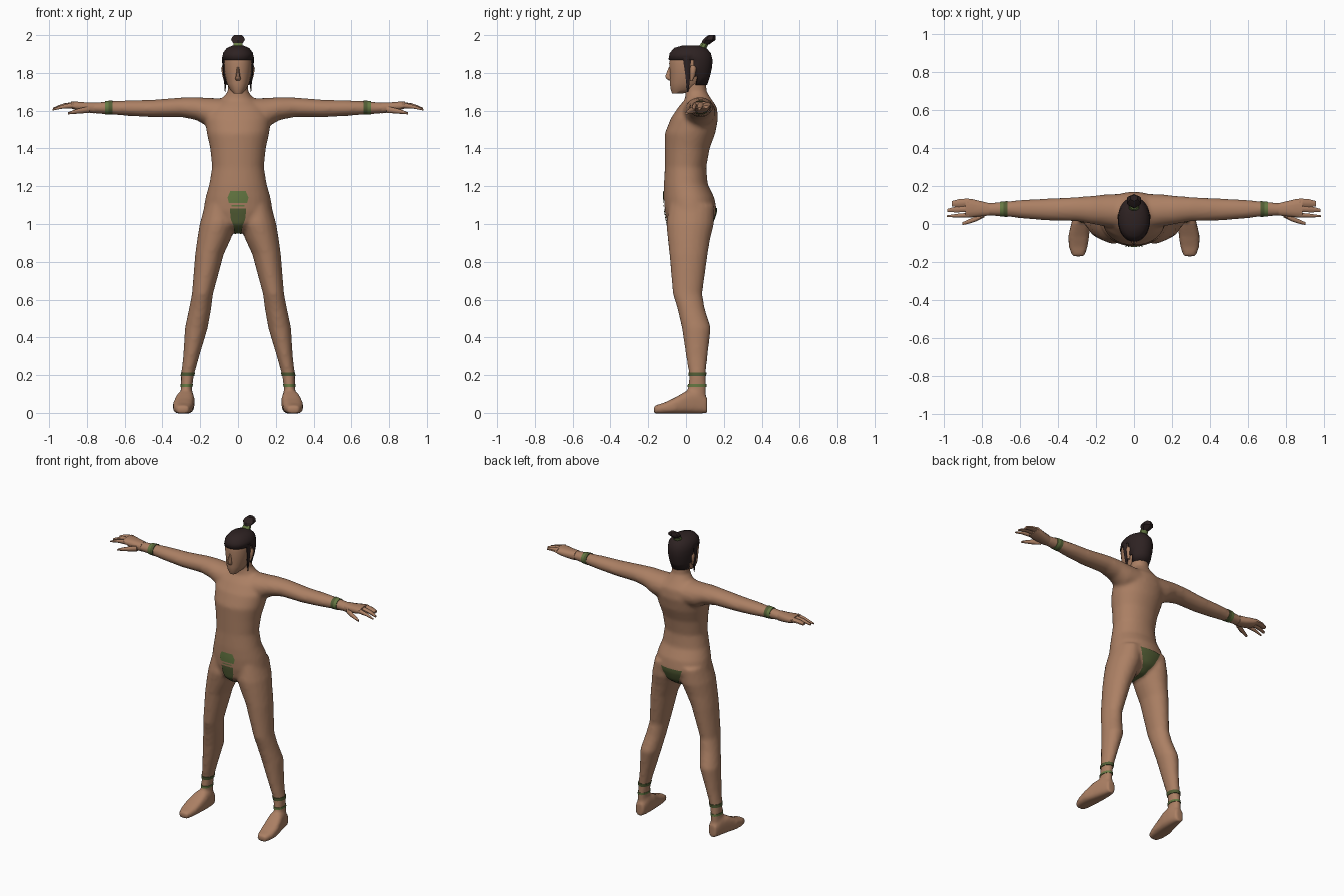
import bpy, bmesh, math
from mathutils import Vector


def material(name, r, g, b):
    m = bpy.data.materials.new(name)
    m.diffuse_color = (r, g, b, 1)
    return m


SKIN = material("skin", 0.41, 0.215, 0.127)
HAIR = material("hair_dark", 0.027, 0.016, 0.016)
GREEN = material("leaf_green", 0.13, 0.19, 0.055)
DARK_GREEN = material("dark_green", 0.085, 0.11, 0.035)


def loft(bm, axis, rings, side=1, n=20, power=2.0):
    """Closed tube; ring = (position, a_min, a_max, b_min, b_max) across the axis."""
    loops = []
    for t, a0, a1, b0, b1 in rings:
        loop = []
        for i in range(n):
            ang = 2 * math.pi * (i + 0.5) / n
            c, s = math.cos(ang), math.sin(ang)
            a = (a0 + a1) / 2 + (a1 - a0) / 2 * math.copysign(abs(c) ** (2 / power), c)
            b = (b0 + b1) / 2 + (b1 - b0) / 2 * math.copysign(abs(s) ** (2 / power), s)
            co = {"x": (t, a, b), "y": (a, t, b), "z": (a, b, t)}[axis]
            loop.append(bm.verts.new((co[0] * side, co[1], co[2])))
        loops.append(loop)
    faces = [bm.faces.new(loops[0]), bm.faces.new(loops[-1])]
    for p, q in zip(loops, loops[1:]):
        for i in range(n):
            j = (i + 1) % n
            faces.append(bm.faces.new((p[i], p[j], q[j], q[i])))
    bmesh.ops.recalc_face_normals(bm, faces=faces)


def finish(name, bm, mat, angle=50):
    me = bpy.data.meshes.new(name)
    bm.to_mesh(me)
    bm.free()
    me.materials.append(mat)
    ob = bpy.data.objects.new(name, me)
    bpy.context.collection.objects.link(ob)
    bpy.ops.object.select_all(action="DESELECT")
    ob.select_set(True)
    bpy.context.view_layer.objects.active = ob
    bpy.ops.object.shade_smooth_by_angle(angle=math.radians(angle))
    return ob


def part(name, mat, axis, rings, side=1, n=20, power=2.0, angle=50):
    bm = bmesh.new()
    loft(bm, axis, rings, side, n, power)
    return finish(name, bm, mat, angle)


# Body: torso, arms, legs and feet blended into one skin
TORSO = [(0.955, -0.03, 0.03, -0.05, 0.08), (1.0, -0.12, 0.12, -0.10, 0.138),
         (1.07, -0.184, 0.184, -0.112, 0.163), (1.14, -0.172, 0.172, -0.117, 0.15),
         (1.21, -0.152, 0.152, -0.117, 0.115), (1.30, -0.137, 0.137, -0.112, 0.107),
         (1.40, -0.147, 0.147, -0.112, 0.125), (1.48, -0.165, 0.165, -0.112, 0.155),
         (1.56, -0.175, 0.175, -0.08, 0.17), (1.62, -0.15, 0.15, -0.04, 0.163),
         (1.66, -0.085, 0.085, -0.005, 0.135), (1.70, -0.055, 0.055, -0.003, 0.11),
         (1.78, -0.052, 0.052, 0.0, 0.105)]
ARM = [(0.06, -0.03, 0.16, 1.50, 1.665), (0.16, -0.012, 0.155, 1.515, 1.668),
       (0.22, 0.0, 0.148, 1.55, 1.672), (0.30, 0.014, 0.142, 1.566, 1.67),
       (0.45, 0.018, 0.134, 1.565, 1.658), (0.58, 0.028, 0.128, 1.572, 1.655),
       (0.68, 0.04, 0.118, 1.58, 1.65), (0.79, 0.044, 0.108, 1.586, 1.642)]
LEG = [(1.10, 0.02, 0.175, -0.09, 0.15), (1.0, 0.008, 0.203, -0.105, 0.148),
       (0.92, 0.038, 0.216, -0.097, 0.128), (0.84, 0.075, 0.227, -0.088, 0.115),
       (0.63, 0.132, 0.244, -0.07, 0.086), (0.55, 0.142, 0.26, -0.045, 0.10),
       (0.45, 0.16, 0.281, -0.022, 0.132), (0.30, 0.205, 0.29, 0.0, 0.114),
       (0.20, 0.233, 0.302, 0.017, 0.104), (0.13, 0.243, 0.302, 0.01, 0.108),
       (0.05, 0.24, 0.31, 0.0, 0.105)]
FOOT = [(0.112, 0.243, 0.30, -0.002, 0.08), (0.06, 0.232, 0.315, -0.004, 0.12),
        (0.0, 0.23, 0.33, -0.004, 0.115), (-0.06, 0.235, 0.345, -0.004, 0.08),
        (-0.12, 0.243, 0.343, -0.004, 0.052), (-0.17, 0.26, 0.325, -0.004, 0.038)]
bm = bmesh.new()
loft(bm, "z", TORSO, n=32, power=2.1)
for s in (1, -1):
    loft(bm, "x", ARM, s)
    loft(bm, "z", LEG, s)
    loft(bm, "y", FOOT, s, power=3.2)
body = finish("body", bm, SKIN)
blend = body.modifiers.new("blend", "REMESH")
blend.mode = "VOXEL"
blend.voxel_size = 0.011
blend.use_smooth_shade = True
soften = body.modifiers.new("soften", "SMOOTH")
soften.factor = 0.5
soften.iterations = 6

# Hands with fingers and thumb, wrist wraps and ankle ties
PALM = [(0.76, 0.044, 0.110, 1.585, 1.644), (0.80, 0.04, 0.12, 1.59, 1.644),
        (0.85, 0.034, 0.132, 1.60, 1.648), (0.885, 0.034, 0.136, 1.612, 1.648)]
FINGERS = {
    "outer_fingers": [(0.87, 0.092, 0.136, 1.615, 1.647), (0.92, 0.088, 0.132, 1.617, 1.64),
                      (0.955, 0.09, 0.122, 1.612, 1.628)],
    "middle_finger": [(0.87, 0.062, 0.098, 1.615, 1.648), (0.93, 0.06, 0.094, 1.615, 1.636),
                      (0.98, 0.062, 0.08, 1.604, 1.616)],
    "index_finger": [(0.87, 0.034, 0.06, 1.612, 1.645), (0.93, 0.034, 0.054, 1.61, 1.63),
                     (0.982, 0.036, 0.046, 1.60, 1.61)],
    "thumb": [(0.785, 0.035, 0.062, 1.588, 1.625), (0.83, 0.012, 0.042, 1.584, 1.616),
              (0.87, 0.0, 0.024, 1.582, 1.604), (0.90, -0.006, 0.01, 1.58, 1.592)],
}
for s, label in ((1, "left"), (-1, "right")):
    part(label + "_palm", SKIN, "x", PALM, s, 12, 2.6)
    for name, rings in FINGERS.items():
        part(f"{label}_{name}", SKIN, "x", rings, s, 8)
    part(label + "_wrist_wrap", DARK_GREEN, "x",
         [(0.665, 0.036, 0.121, 1.578, 1.654), (0.685, 0.038, 0.119, 1.579, 1.653)], s)
    part(label + "_wrist_trim", GREEN, "x",
         [(0.685, 0.038, 0.119, 1.579, 1.653), (0.705, 0.040, 0.117, 1.580, 1.651)], s)
    part(label + "_upper_ankle_tie", DARK_GREEN, "z",
         [(0.195, 0.231, 0.304, 0.014, 0.107), (0.215, 0.226, 0.303, 0.011, 0.109)], s)
    part(label + "_lower_ankle_tie", GREEN, "z",
         [(0.138, 0.240, 0.304, 0.008, 0.110), (0.152, 0.238, 0.304, 0.009, 0.109)], s)


# Loincloth: ribbons laid on the skin (y, z, half width)
def ribbon(name, mat, path, cols=12, steps=4):
    pts = []
    for p, q in zip(path, path[1:]):
        pts += [Vector(p).lerp(Vector(q), k / steps) for k in range(steps)]
    pts.append(Vector(path[-1]))
    bm = bmesh.new()
    rows = [[bm.verts.new((w * (2 * i / cols - 1), y, z)) for i in range(cols + 1)]
            for y, z, w in pts]
    for r0, r1 in zip(rows, rows[1:]):
        for i in range(cols):
            bm.faces.new((r0[i], r1[i], r1[i + 1], r0[i + 1]))
    ob = finish(name, bm, mat, 80)
    wrap = ob.modifiers.new("lay_on_skin", "SHRINKWRAP")
    wrap.target = body
    wrap.wrap_method = "NEAREST_SURFACEPOINT"
    wrap.wrap_mode = "ABOVE_SURFACE"
    wrap.offset = 0.005


ribbon("loincloth_flap", GREEN, [(-0.125, 1.175, 0.042), (-0.125, 1.14, 0.057),
                                 (-0.125, 1.11, 0.05)])
ribbon("loincloth_knot", GREEN, [(-0.125, 1.10, 0.035), (-0.125, 1.093, 0.035)], 6, 1)
ribbon("loincloth_front", DARK_GREEN, [(-0.125, 1.082, 0.045), (-0.12, 1.03, 0.042),
                                       (-0.10, 0.985, 0.025), (-0.04, 0.95, 0.018),
                                       (0.05, 0.95, 0.018)])
ribbon("loincloth_back", DARK_GREEN, [(0.05, 0.95, 0.018), (0.11, 0.97, 0.025),
                                      (0.15, 1.01, 0.05), (0.17, 1.085, 0.082)])

# Head, nose and ears
part("head", SKIN, "z",
     [(1.69, -0.022, 0.022, -0.073, -0.02), (1.71, -0.042, 0.042, -0.081, 0.05),
      (1.745, -0.06, 0.06, -0.086, 0.09), (1.80, -0.072, 0.072, -0.084, 0.115),
      (1.85, -0.076, 0.076, -0.09, 0.125), (1.90, -0.07, 0.07, -0.08, 0.115),
      (1.93, -0.045, 0.045, -0.05, 0.08)], n=24, power=2.2)
part("nose", SKIN, "z",
     [(1.83, -0.006, 0.006, -0.092, -0.07), (1.785, -0.012, 0.012, -0.11, -0.07),
      (1.772, -0.016, 0.016, -0.108, -0.07), (1.76, -0.012, 0.012, -0.092, -0.07)], n=8)
for s, label in ((1, "left"), (-1, "right")):
    part(label + "_ear", SKIN, "z",
         [(1.76, 0.06, 0.076, 0.022, 0.036), (1.79, 0.06, 0.085, 0.02, 0.05),
          (1.825, 0.06, 0.09, 0.02, 0.056), (1.84, 0.06, 0.084, 0.025, 0.05)], s, 8)
    part(label + "_side_lock", HAIR, "z",
         [(1.70, 0.066, 0.070, 0.006, 0.012), (1.75, 0.062, 0.074, 0.0, 0.02),
          (1.80, 0.062, 0.081, -0.006, 0.022), (1.885, 0.062, 0.085, -0.02, 0.03)], s, 8)

# Hair: shell left open over the face and ears
bm = bmesh.new()
loft(bm, "z",
     [(1.735, -0.066, 0.066, -0.08, 0.112), (1.78, -0.077, 0.077, -0.085, 0.127),
      (1.83, -0.083, 0.083, -0.09, 0.139), (1.87, -0.085, 0.085, -0.094, 0.141),
      (1.905, -0.08, 0.08, -0.087, 0.132), (1.932, -0.06, 0.06, -0.064, 0.108),
      (1.945, -0.028, 0.028, -0.02, 0.07)], n=24, power=2.1)
face_opening = [f for f in bm.faces
                if f.calc_center_median().z < 1.87 and
                (f.calc_center_median().y < 0.05 or len(f.verts) > 4)]
bmesh.ops.delete(bm, geom=face_opening, context="FACES")
hair = finish("hair", bm, HAIR, 40)
thick = hair.modifiers.new("thickness", "SOLIDIFY")
thick.thickness = 0.012
thick.offset = -1

# Top knot and its tie
part("hair_tie", GREEN, "z",
     [(1.925, -0.03, 0.03, 0.055, 0.108), (1.957, -0.025, 0.025, 0.078, 0.122)], n=8)
part("top_knot", HAIR, "z",
     [(1.95, -0.022, 0.022, 0.08, 0.122), (1.974, -0.042, 0.042, 0.088, 0.155),
      (1.99, -0.036, 0.036, 0.105, 0.157), (2.0, -0.022, 0.022, 0.12, 0.154)], n=6, angle=25)
